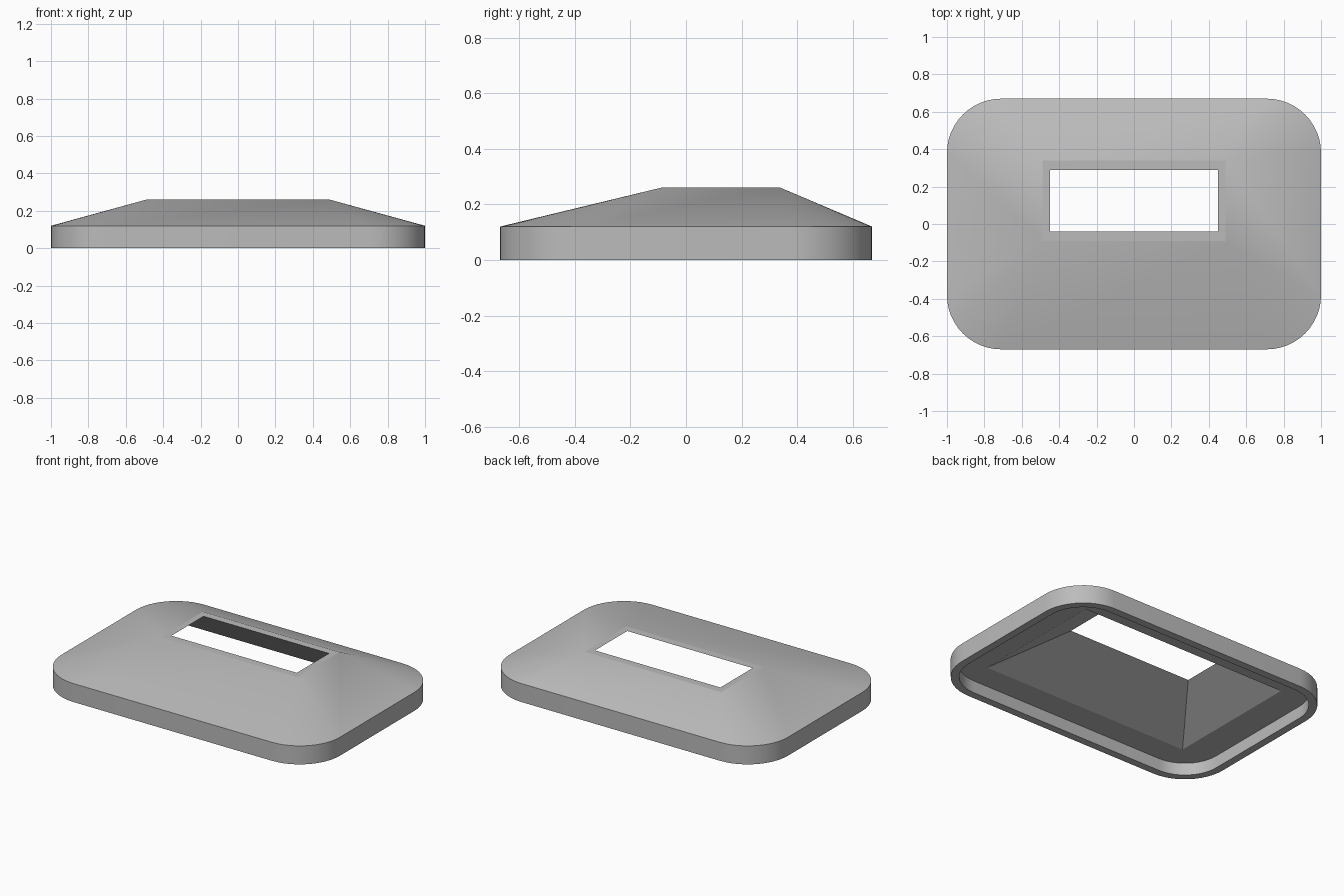
import bpy, bmesh, math

cube = bpy.data.objects.get("Cube")
if cube:
    bpy.data.objects.remove(cube, do_unlink=True)

STEPS = 12  # segments in each rounded corner


def ring(bm, x, front, back, z, radius=0.0):
    """Rounded rectangle loop; a zero radius collapses each corner to a point."""
    verts = []
    for i, (sx, sy) in enumerate(((1, 1), (-1, 1), (-1, -1), (1, -1))):
        cx = sx * (x - radius)
        cy = back - radius if sy > 0 else front + radius
        for k in range(STEPS + 1):
            a = math.pi / 2 * (i + k / STEPS)
            verts.append(bm.verts.new((cx + radius * math.cos(a),
                                       cy + radius * math.sin(a), z)))
    return verts


def bridge(bm, lower, upper):
    n = len(lower)
    for i in range(n):
        j = (i + 1) % n
        bm.faces.new((lower[i], lower[j], upper[j], upper[i]))


bm = bmesh.new()
rings = [
    ring(bm, 0.95, -0.62, 0.62, 0.0, 0.24),    # inner foot of the rim
    ring(bm, 1.0, -0.67, 0.67, 0.0, 0.29),     # outer foot of the rim
    ring(bm, 1.0, -0.67, 0.67, 0.12, 0.29),    # top of the outer wall
    ring(bm, 0.49, -0.09, 0.34, 0.26),         # raised flat border
    ring(bm, 0.45, -0.04, 0.29, 0.26),         # opening
    ring(bm, 0.75, -0.45, 0.45, 0.08),         # flared underside
    ring(bm, 0.95, -0.62, 0.62, 0.08, 0.24),   # recess ceiling
]
for i, lower in enumerate(rings):
    bridge(bm, lower, rings[(i + 1) % len(rings)])

# Merge the collapsed corners into clean fans
bmesh.ops.remove_doubles(bm, verts=bm.verts, dist=0.0001)
bmesh.ops.recalc_face_normals(bm, faces=bm.faces)

mesh = bpy.data.meshes.new("cover_plate")
bm.to_mesh(mesh)
bm.free()
plate = bpy.data.objects.new("cover_plate", mesh)
bpy.context.collection.objects.link(plate)

# Plain grey material
grey = bpy.data.materials.new("light_grey")
grey.use_nodes = True
colour = (0.5, 0.5, 0.5, 1.0)
grey.diffuse_color = colour
grey.node_tree.nodes["Principled BSDF"].inputs["Base Color"].default_value = colour
mesh.materials.append(grey)

# Soft corners, crisp borders
bpy.ops.object.select_all(action='DESELECT')
plate.select_set(True)
bpy.context.view_layer.objects.active = plate
bpy.ops.object.shade_smooth_by_angle(angle=math.radians(10))
